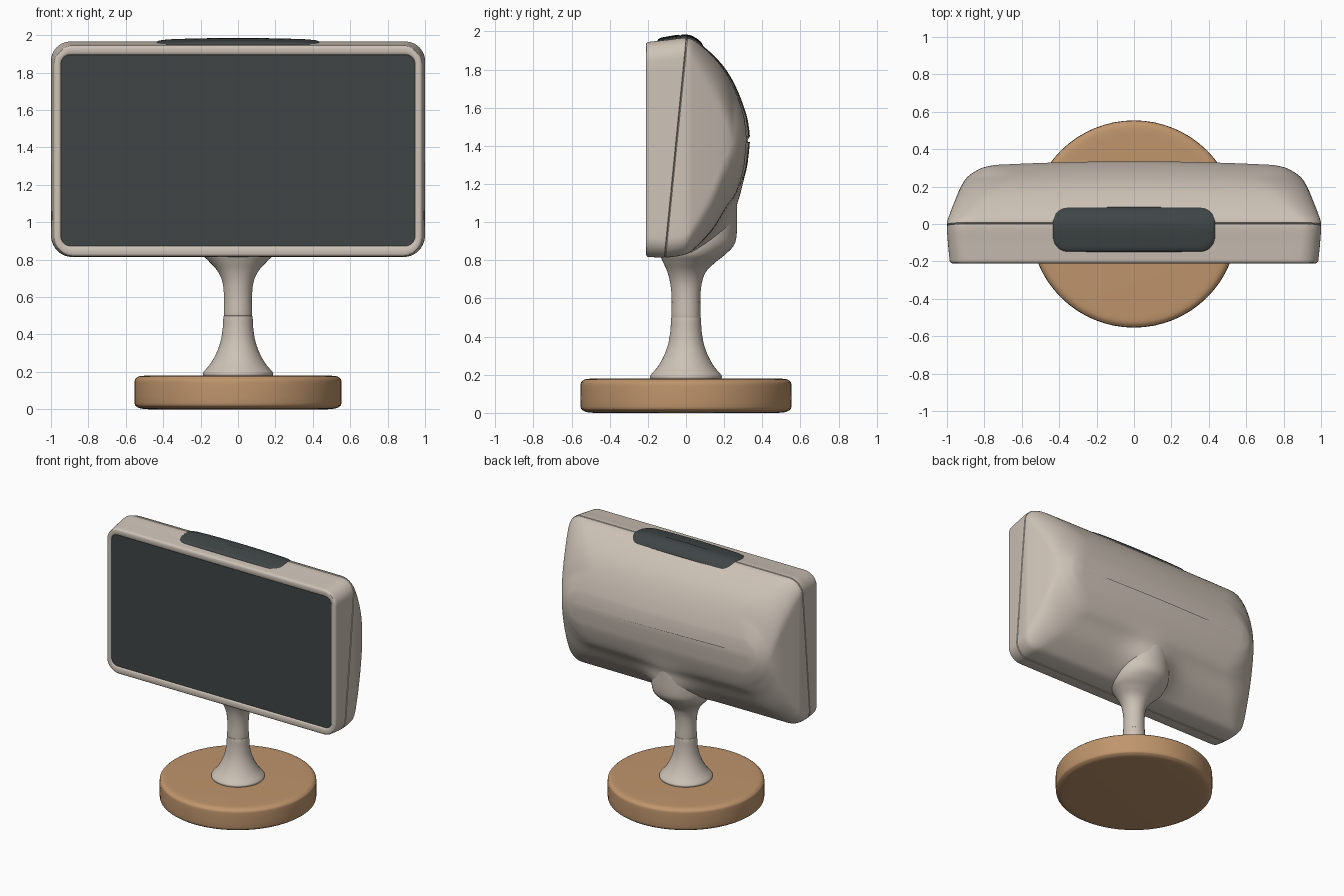
import bpy, bmesh
from math import sin, cos, pi, exp, radians
from mathutils import Vector

if "Cube" in bpy.data.objects:
    bpy.data.objects.remove(bpy.data.objects["Cube"])


def material(name, rgb):
    mat = bpy.data.materials.new(name)
    mat.use_nodes = True
    mat.diffuse_color = (*rgb, 1)
    bsdf = mat.node_tree.nodes["Principled BSDF"]
    bsdf.inputs["Base Color"].default_value = (*rgb, 1)
    bsdf.inputs["Roughness"].default_value = 0.6
    return mat


CREAM = material("warm cream", (0.61, 0.54, 0.47))
DARK = material("dark slate", (0.05, 0.06, 0.062))
WOOD = material("tan wood", (0.52, 0.30, 0.15))


def spline(rows, steps):
    """Smooth curve through rows of numbers."""
    pts = [Vector(r) for r in rows]
    out = []
    for i in range(len(pts) - 1):
        a, b = pts[max(i - 1, 0)], pts[i]
        c, d = pts[i + 1], pts[min(i + 2, len(pts) - 1)]
        for k in range(steps):
            t = k / steps
            out.append(0.5 * (2 * b + (c - a) * t + (2 * a - 5 * b + 4 * c - d) * t**2
                              + (3 * b - a - 3 * c + d) * t**3))
    return out + [pts[-1]]


def rounded_ring(w, lo, hi, r, long=48, short=16, arc=10):
    """Rounded rectangle, half width w, from lo to hi, always the same point count."""
    r = min(r, (hi - lo) / 2 * 0.98)
    centres = [(w - r, hi - r), (r - w, hi - r), (r - w, lo + r), (w - r, lo + r)]
    pts = []
    for q, (cx, cz) in enumerate(centres):
        for k in range(arc + 1):
            a = (q + k / arc) * pi / 2
            pts.append(Vector((cx + r * cos(a), cz + r * sin(a))))
        nx, nz = centres[(q + 1) % 4]
        a = (q + 1) * pi / 2
        end = Vector((nx + r * cos(a), nz + r * sin(a)))
        n = short if q % 2 else long
        start = pts[-1]
        pts += [start.lerp(end, k / n) for k in range(1, n)]
    return pts


def loft(name, rings, mat, finish=None):
    bm = bmesh.new()
    loops = [[bm.verts.new(p) for p in ring] for ring in rings]
    for a, b in zip(loops, loops[1:]):
        n = len(a)
        for i in range(n):
            bm.faces.new((a[i], a[(i + 1) % n], b[(i + 1) % n], b[i]))
    bm.faces.new(loops[0])
    bm.faces.new(loops[-1])
    bmesh.ops.recalc_face_normals(bm, faces=bm.faces)
    if finish:
        finish(bm)
    mesh = bpy.data.meshes.new(name)
    bm.to_mesh(mesh)
    bm.free()
    mesh.materials.append(mat)
    obj = bpy.data.objects.new(name, mesh)
    bpy.context.collection.objects.link(obj)
    bpy.ops.object.select_all(action="DESELECT")
    obj.select_set(True)
    bpy.context.view_layer.objects.active = obj
    bpy.ops.object.shade_smooth_by_angle(angle=radians(38))
    return obj


def ellipse_loft(name, rows, mat, steps, n=64):
    """Rows are height, half width, front y, back y."""
    rings = []
    for z, w, front, back in spline(rows, steps):
        mid, half = (front + back) / 2, (back - front) / 2
        rings.append([(w * cos(2 * pi * i / n), mid + half * sin(2 * pi * i / n), z)
                      for i in range(n)])
    return loft(name, rings, mat)


def lathe(name, profile, mat, steps):
    return ellipse_loft(name, [(z, r, -r, r) for r, z in profile], mat, steps)


# Housing sections from front to back: depth, half width, top, bottom
shell = spline([
    (-.2, .985, 1.945, .818), (-.1, .995, 1.956, .815), (0, 1, 1.966, .832),
    (.06, .985, 1.945, .872), (.15, .953, 1.87, .965), (.22, .925, 1.785, 1.075),
    (.275, .89, 1.68, 1.155), (.315, .83, 1.57, 1.27), (.328, .79, 1.51, 1.35),
    (.335, .74, 1.45, 1.42)], 5)


def top_at(y):
    for a, b in zip(shell, shell[1:]):
        if a[0] <= y <= b[0]:
            return a.lerp(b, (y - a[0]) / (b[0] - a[0]))[2]
    return shell[0][2]


def shell_point(x, y, z):
    # Bowed back, with a soft swelling where the neck joins
    depth = max(y, 0) / 0.335
    swell = 0.1 * exp(-(x / 0.19)**2 - ((z - 0.95) / 0.14)**2) * min(1, depth * 4)
    return (x, y - 0.035 * depth * x * x + swell, z)


def cut_seam(bm):
    # Slanted shallow groove between the front frame and the rear shell
    origin, normal = Vector((0, -0.11, 0.82)), Vector((0, 1, -0.1)).normalized()
    for offset in (-0.004, 0.004, 0):
        geom = bm.verts[:] + bm.edges[:] + bm.faces[:]
        bmesh.ops.bisect_plane(bm, geom=geom, plane_co=origin + normal * offset,
                               plane_no=normal, dist=1e-5)
    bm.normal_update()
    groove = [v for v in bm.verts if abs((v.co - origin).dot(normal)) < 0.002]
    moves = [(v, v.normal.copy()) for v in groove]
    for v, direction in moves:
        v.co -= direction * 0.007


lip = [(-.195, .945, 1.893, .875, .05), (-.206, .949, 1.898, .87, .055),
       (-.21, .955, 1.904, .864, .06), (-.21, .972, 1.932, .831, .09),
       (-.207, .98, 1.94, .823, .098)]
sections = lip + [(*s, 0.105 + 0.6 * max(s[0], 0)) for s in shell]
loft("housing", [[shell_point(x, y, z) for x, z in rounded_ring(w, lo, hi, r)]
                 for y, w, hi, lo, r in sections], CREAM, cut_seam)

# Screen set into the frame
loft("screen", [[(x, y, z) for x, z in rounded_ring(0.946, 0.873, 1.895, 0.05)]
                for y in (-0.202, -0.194)], DARK)

# Touch pad following the curve of the top
pad_rings = []
for inset, lift in ((0, -.03), (0, 0), (.004, .008), (.015, .014), (.03, .016),
                    (.06, .018), (.09, .019), (.112, .019)):
    ring = rounded_ring(0.44 - inset, -0.15 + inset, 0.09 - inset, 0.08)
    pad_rings.append([(x, y, top_at(y) + lift - 0.05 * x * x) for x, y in ring])
loft("touch_pad", pad_rings, DARK)

# Stand: lower neck, upper neck flaring into the rear bulge, round base
lathe("lower_neck", [(.18, .165), (.188, .185), (.184, .2), (.15, .24), (.118, .295),
                     (.094, .36), (.082, .43), (.078, .494), (.072, .5)], CREAM, 4)
ellipse_loft("upper_neck", [
    (.5, .071, -.071, .071), (.506, .076, -.076, .076), (.6, .075, -.075, .075),
    (.68, .083, -.083, .083), (.74, .11, -.098, .105), (.79, .155, -.12, .155),
    (.83, .192, -.135, .205), (.88, .205, -.13, .252), (.94, .205, -.12, .266),
    (1.04, .195, -.1, .268), (1.13, .16, -.08, .268), (1.22, .09, -.04, .265),
    (1.28, .03, 0, .2)], CREAM, 5)
lathe("base", [(.48, 0), (.52, .004), (.543, .015), (.553, .035), (.553, .145),
               (.545, .165), (.525, .177), (.48, .18)], WOOD, 3)
